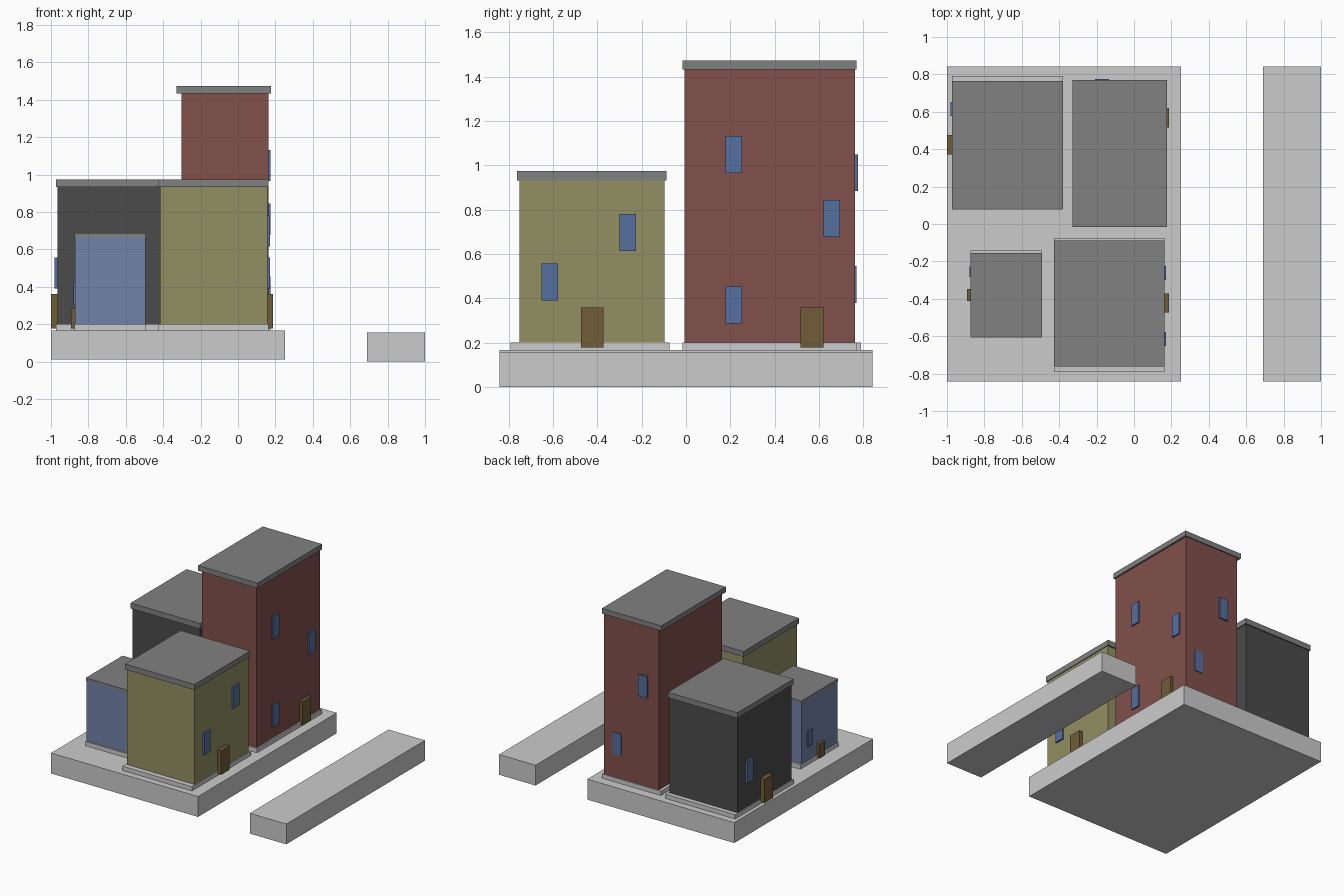
import bpy
import bmesh
from mathutils import Vector

if "Cube" in bpy.data.objects:
    bpy.data.objects.remove(bpy.data.objects["Cube"])


def material(name, rgb):
    m = bpy.data.materials.new(name)
    m.diffuse_color = (*rgb, 1.0)
    m.use_nodes = True
    m.node_tree.nodes["Principled BSDF"].inputs["Base Color"].default_value = m.diffuse_color
    return m


ROOF = material("roof_grey", (0.22, 0.22, 0.22))
RED = material("brick_red", (0.22, 0.08, 0.07))
OLIVE = material("olive", (0.29, 0.28, 0.12))
BLUE = material("slate_blue", (0.17, 0.23, 0.40))
DARK = material("charcoal", (0.07, 0.07, 0.07))
GLASS = material("window_blue", (0.09, 0.16, 0.35))
WOOD = material("door_brown", (0.16, 0.11, 0.04))


def box(name, x, y, z, mat=None):
    """Box from (min, max) ranges on each axis."""
    bm = bmesh.new()
    bmesh.ops.create_cube(bm, size=1.0)
    for v in bm.verts:
        v.co = Vector(r[0] if c < 0 else r[1] for c, r in zip(v.co, (x, y, z)))
    mesh = bpy.data.meshes.new(name)
    bm.to_mesh(mesh)
    bm.free()
    obj = bpy.data.objects.new(name, mesh)
    bpy.context.collection.objects.link(obj)
    if mat:
        mesh.materials.append(mat)
    return obj


def building(name, mat, walls, roof, plinth, z_eave, z_top):
    """Plinth, walls and flat overhanging roof; each footprint is (x0, x1, y0, y1)."""
    box(name + "_plinth", plinth[:2], plinth[2:], (0.16, 0.2))
    box(name + "_walls", walls[:2], walls[2:], (0.195, z_eave), mat)
    box(name + "_roof", roof[:2], roof[2:], (z_eave, z_top), ROOF)


def side_panel(name, wall_x, out_x, y, z, mat):
    """Door or window panel standing proud of a side wall."""
    box(name, sorted((wall_x, out_x)), y, z, mat)


# Ground: block under the houses, and the pavement across the street
box("city_block", (-1.0, 0.25), (-0.842, 0.842), (0.01, 0.167))
box("far_pavement", (0.69, 1.0), (-0.842, 0.842), (0.0, 0.156))

# Buildings
building("olive_house", OLIVE, (-0.418, 0.157, -0.752, -0.098),
         (-0.428, 0.163, -0.762, -0.087), (-0.428, 0.163, -0.792, -0.075), 0.932, 0.974)
building("red_tower", RED, (-0.302, 0.163, -0.006, 0.762),
         (-0.329, 0.176, -0.016, 0.77), (-0.325, 0.174, -0.016, 0.77), 1.432, 1.472)
building("dark_house", DARK, (-0.965, -0.388, 0.095, 0.755),
         (-0.972, -0.38, 0.084, 0.764), (-0.972, -0.38, 0.077, 0.79), 0.932, 0.974)
building("blue_house", BLUE, (-0.871, -0.495, -0.597, -0.16),
         (-0.873, -0.492, -0.602, -0.155), (-0.873, -0.492, -0.606, -0.143), 0.665, 0.687)

# Doors: wall x, outer x, y range, top
DOORS = {
    "olive_door": (0.15, 0.188, (-0.474, -0.371), 0.36),
    "red_door": (0.155, 0.188, (0.516, 0.62), 0.36),
    "dark_door": (-0.96, -1.0, (0.372, 0.476), 0.36),
    "blue_door": (-0.865, -0.893, (-0.411, -0.348), 0.286),
}
for name, (wall, out, y, top) in DOORS.items():
    side_panel(name, wall, out, y, (0.178, top), WOOD)

# Windows on side walls: wall x, outer x, y centre, z centre, width, height
WINDOWS = {
    "olive_window_low": (0.15, 0.17, -0.615, 0.474, 0.075, 0.167),
    "olive_window_high": (0.15, 0.17, -0.262, 0.698, 0.075, 0.167),
    "red_window_low": (0.155, 0.174, 0.216, 0.371, 0.075, 0.167),
    "red_window_mid": (0.155, 0.174, 0.657, 0.761, 0.075, 0.167),
    "red_window_high": (0.155, 0.174, 0.216, 1.048, 0.075, 0.167),
    "dark_window": (-0.96, -0.98, 0.616, 0.474, 0.075, 0.167),
    "blue_window": (-0.865, -0.88, -0.255, 0.365, 0.058, 0.12),
}
for name, (wall, out, y, z, w, h) in WINDOWS.items():
    side_panel(name, wall, out, (y - w / 2, y + w / 2), (z - h / 2, z + h / 2), GLASS)

# Windows on the back of the tower
for name, x, z, out in (("red_back_window_low", 0.05, 0.462, 0.768),
                        ("red_back_window_high", -0.172, 0.967, 0.775)):
    box(name, (x - 0.037, x + 0.037), (0.75, out), (z - 0.083, z + 0.083), GLASS)
